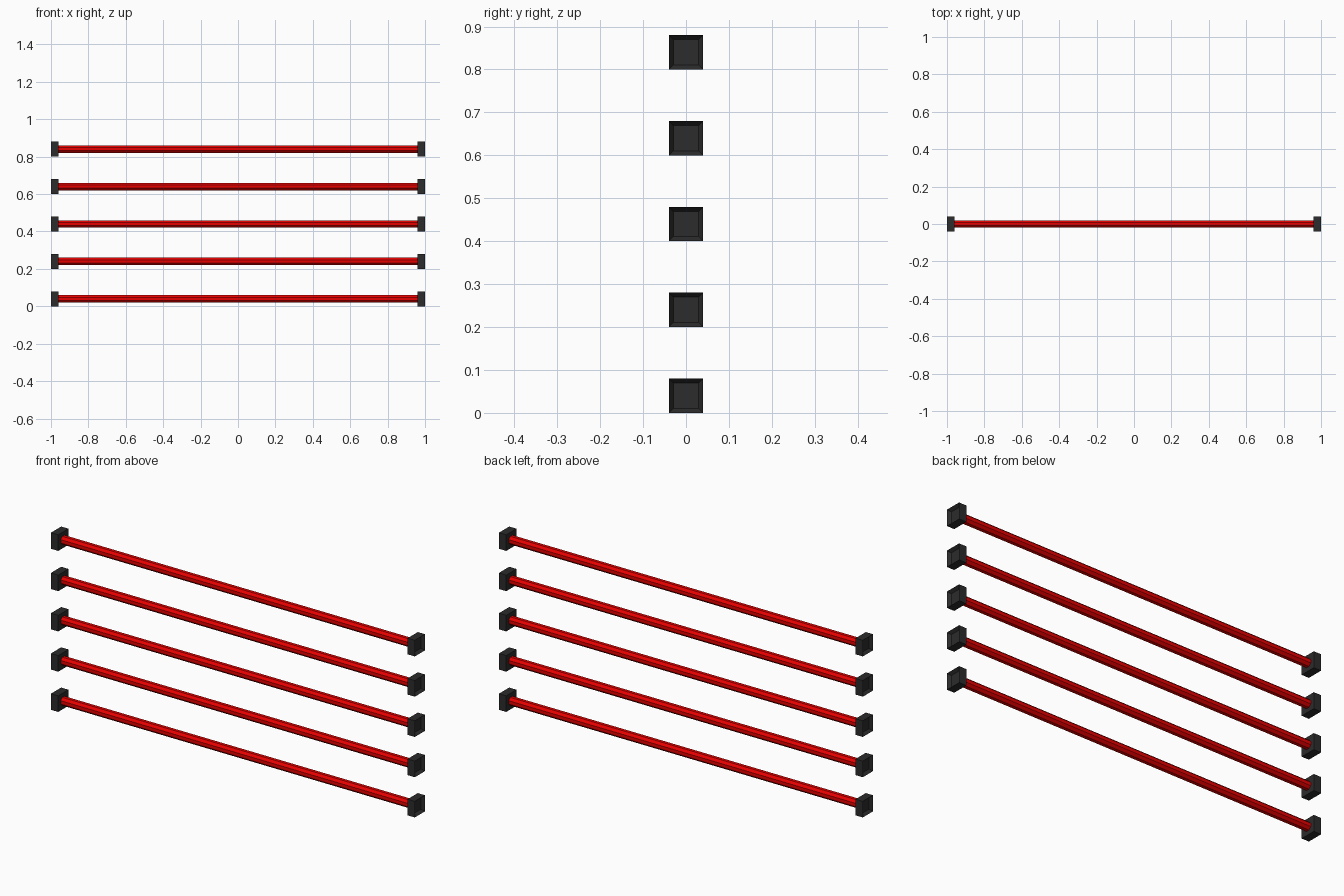
import bpy, bmesh, math
from mathutils import Matrix, Vector

if "Cube" in bpy.data.objects:
    bpy.data.objects.remove(bpy.data.objects["Cube"])


def material(name, color):
    m = bpy.data.materials.new(name)
    m.diffuse_color = color
    m.use_nodes = True
    m.node_tree.nodes["Principled BSDF"].inputs["Base Color"].default_value = m.diffuse_color
    return m


RED = material("beam_red", (0.8, 0.0, 0.0, 1))
DARK = material("housing_dark", (0.025, 0.025, 0.025, 1))


def add_object(name, bm, mat):
    mesh = bpy.data.meshes.new(name)
    bm.to_mesh(mesh)
    bm.free()
    mesh.materials.append(mat)
    ob = bpy.data.objects.new(name, mesh)
    bpy.context.collection.objects.link(ob)


# Eight-sided bar along x, flats facing front and top
def beam(name, z):
    bm = bmesh.new()
    rot = Matrix.Rotation(math.pi / 2, 4, 'Y') @ Matrix.Rotation(math.pi / 8, 4, 'Z')
    bmesh.ops.create_cone(bm, cap_ends=True, segments=8, radius1=0.0217, radius2=0.0217,
                          depth=1.94, matrix=Matrix.Translation((0, 0, z)) @ rot)
    add_object(name, bm, RED)


# Square end housing with a shallow socket in its outer face
def housing(name, side, z):
    bm = bmesh.new()
    place = Matrix.Translation((side * 0.98, 0, z)) @ Matrix.Diagonal((0.04, 0.08, 0.08, 1))
    bmesh.ops.create_cube(bm, size=1, matrix=place)
    outer = [f for f in bm.faces if f.normal.x * side > 0.9]
    bmesh.ops.inset_region(bm, faces=outer, thickness=0.015)
    bmesh.ops.translate(bm, verts=outer[0].verts, vec=Vector((-side * 0.015, 0, 0)))
    add_object(name, bm, DARK)


for i in range(5):
    z = 0.04 + 0.2 * i
    beam(f"beam_{i + 1}", z)
    housing(f"left_housing_{i + 1}", -1, z)
    housing(f"right_housing_{i + 1}", 1, z)
